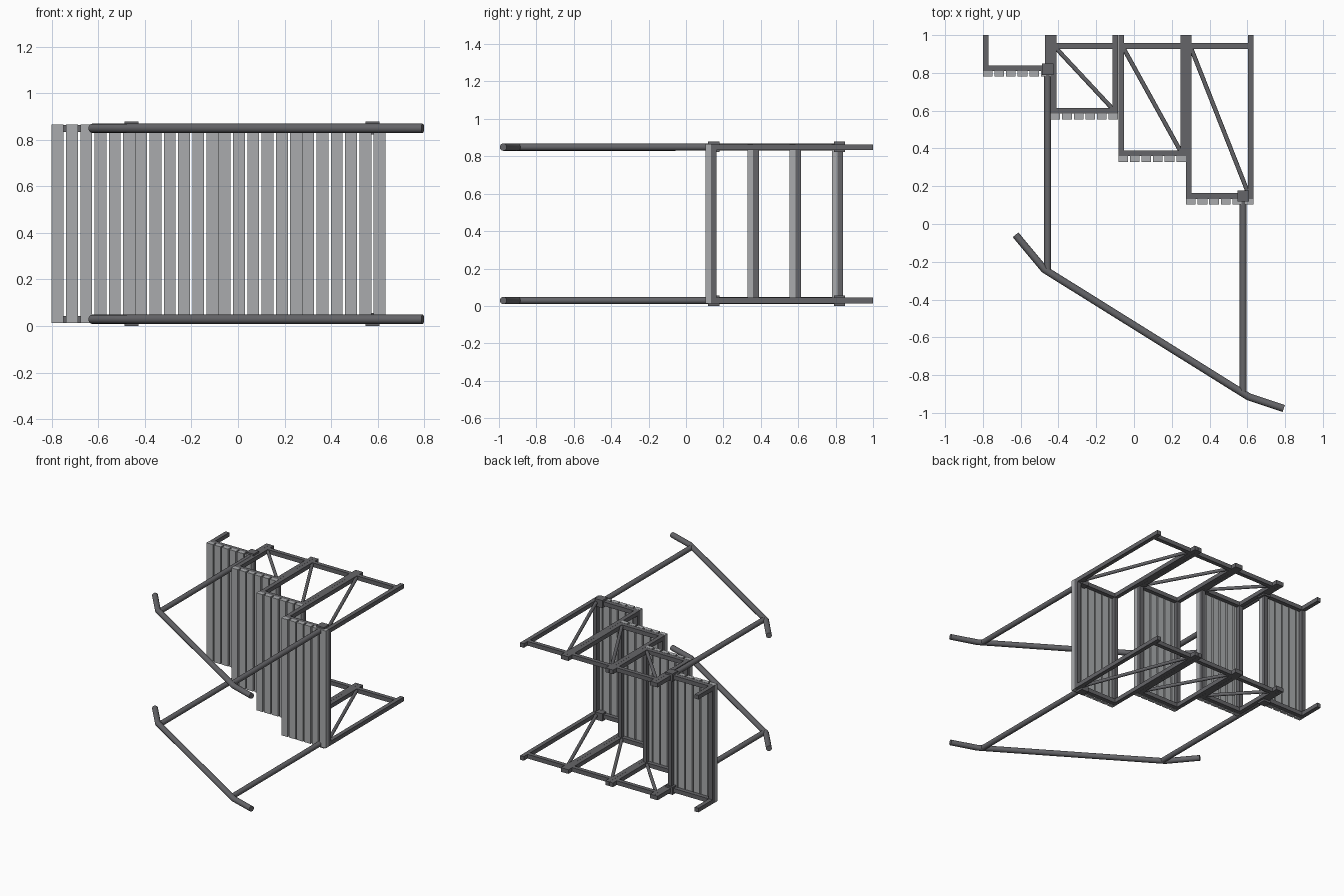
import bpy, bmesh
from mathutils import Vector

if "Cube" in bpy.data.objects:
    bpy.data.objects.remove(bpy.data.objects["Cube"])

def material(name, col):
    m = bpy.data.materials.new(name)
    m.diffuse_color = (*col, 1)
    m.use_nodes = True
    m.node_tree.nodes["Principled BSDF"].inputs["Base Color"].default_value = m.diffuse_color
    return m

DARK = material("dark_steel", (0.13, 0.13, 0.14))
LIGHT = material("light_metal", (0.4, 0.41, 0.42))

def link(name, bm, mat):
    me = bpy.data.meshes.new(name)
    bm.to_mesh(me)
    bm.free()
    me.materials.append(mat)
    ob = bpy.data.objects.new(name, me)
    bpy.context.collection.objects.link(ob)
    return ob

def add_box(bm, x0, x1, y0, y1, z0, z1):
    vs = bmesh.ops.create_cube(bm, size=1)["verts"]
    for v in vs:
        v.co = Vector((x1 if v.co.x > 0 else x0, y1 if v.co.y > 0 else y0, z1 if v.co.z > 0 else z0))

def boxes(name, items, mat):
    bm = bmesh.new()
    for b in items:
        add_box(bm, *b)
    return link(name, bm, mat)

def tube(name, pts, z, r, sides=16):
    """Round tube along a polyline in a plane of constant z, mitred at bends."""
    import math
    bm = bmesh.new()
    p = [Vector((x, y, z)) for x, y in pts]
    rings = []
    for i, c in enumerate(p):
        a = (c - p[i - 1]).normalized() if i else (p[1] - c).normalized()
        b = (p[i + 1] - c).normalized() if i < len(p) - 1 else a
        t = (a + b).normalized()
        side = Vector((-t.y, t.x, 0)) / t.dot(a)
        rings.append([bm.verts.new(c + r * (side * math.cos(k * math.tau / sides)
                      + Vector((0, 0, 1)) * math.sin(k * math.tau / sides))) for k in range(sides)])
    for q, s in zip(rings, rings[1:]):
        for k in range(sides):
            f = bm.faces.new((q[k], q[k - 1], s[k - 1], s[k]))
            f.smooth = True
    bm.faces.new(rings[0])
    bm.faces.new(rings[-1])
    bmesh.ops.recalc_face_normals(bm, faces=bm.faces)
    for e in bm.edges:
        e.smooth = e.calc_face_angle(0) < 0.4
    return link(name, bm, DARK)

MID = 0.439                 # mirror plane between the two sides
T = 0.03                    # square tube size
RUN, RISE, W = 0.3585, 0.2255, 0.358
ZS = ((0.014, 0.014 + T), (2 * MID - 0.014 - T, 2 * MID - 0.014))
SIDES = (("lower", ZS[0]), ("upper", ZS[1]))

# Treads: six slats each on a rectangular tube frame with side legs
for i in range(4):
    x0 = -0.80 + i * RUN
    x1 = x0 + W
    y = 0.81 - i * RISE
    boxes(f"tread_slats_{i+1}",
          [(x0 + k * 0.0614, x0 + k * 0.0614 + 0.051, y - 0.03, y, 0.013, 0.865) for k in range(6)], LIGHT)
    frame = [(a, a + T, y, y + T, ZS[0][1], ZS[1][0]) for a in (x0, x1 - T)]
    for _, (z0, z1) in SIDES:
        frame.append((x0, x1, y, y + T, z0, z1))
        frame += [(a, a + T, y + T, 1.0, z0, z1) for a in (x0, x1 - T)]
    boxes(f"tread_frame_{i+1}", frame, DARK)

# Both sides: stringer bars, braces, clamps, posts and handrail
for side, (z0, z1) in SIDES:
    zc = (z0 + z1) / 2
    bars = []
    for i in range(1, 4):
        x0 = -0.80 + i * RUN
        bars.append((x0 + T, x0 + W - T, 0.927, 0.957, z0, z1))
        tube(f"{side}_brace_{i}", [(x0 + 0.025, 0.935), (x0 + W - 0.025, 0.83 - i * RISE)], zc, 0.0115, 12)
    boxes(f"{side}_side_bars", bars, DARK)
    for n, x, yc, yb in (("back", -0.457, 0.82, -0.24), ("front", 0.578, 0.148, -0.895)):
        lo = 0.0 if side == "lower" else 2 * MID - 0.055
        boxes(f"{side}_{n}_clamp", [(x - 0.03, x + 0.03, yc - 0.03, yc + 0.03, lo, lo + 0.055)], DARK)
        tube(f"{side}_{n}_post", [(x, yb), (x, yc)], zc, 0.0185)
    tube(f"{side}_handrail", [(-0.627, -0.057), (-0.475, -0.24), (0.607, -0.915), (0.793, -0.977)], zc, 0.0195)
